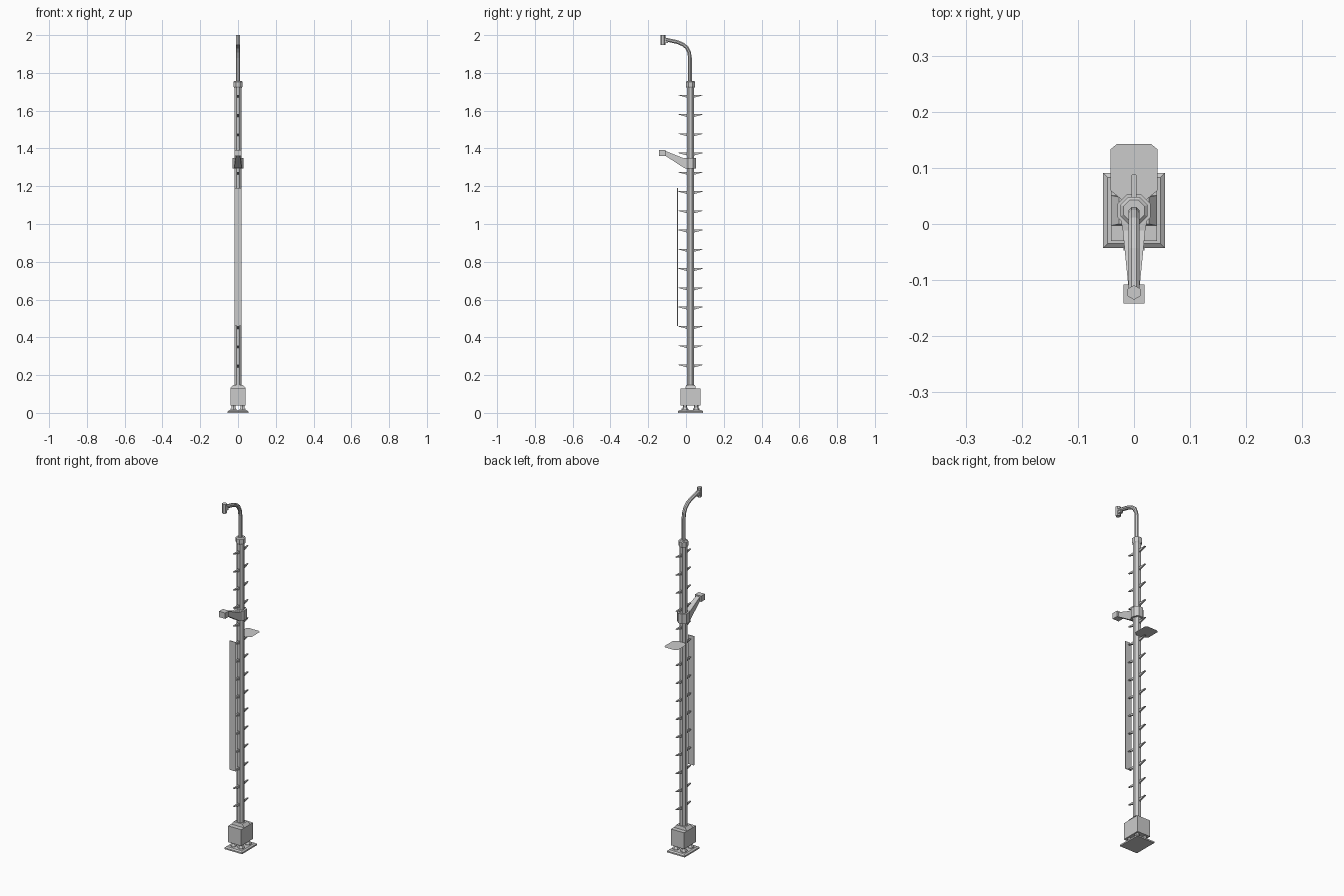
import bpy, bmesh, math
from mathutils import Vector

if "Cube" in bpy.data.objects:
    bpy.data.objects.remove(bpy.data.objects["Cube"])

CY = 0.024  # pole axis in y


def mesh(name, verts, faces):
    me = bpy.data.meshes.new(name)
    bm = bmesh.new()
    vs = [bm.verts.new(v) for v in verts]
    for f in faces:
        bm.faces.new([vs[i] for i in f])
    bmesh.ops.recalc_face_normals(bm, faces=bm.faces)
    bm.to_mesh(me)
    bm.free()
    ob = bpy.data.objects.new(name, me)
    bpy.context.collection.objects.link(ob)
    return ob


def loft(name, rings):
    """Closed skin through rings of equal point count."""
    n = len(rings[0])
    faces = [tuple(range(n)), tuple(range((len(rings) - 1) * n, len(rings) * n))]
    for r in range(len(rings) - 1):
        for i in range(n):
            j = (i + 1) % n
            faces.append((r * n + i, r * n + j, (r + 1) * n + j, (r + 1) * n + i))
    return mesh(name, [p for ring in rings for p in ring], faces)


def rect(x, y0, y1, z):
    return [(-x, y0, z), (x, y0, z), (x, y1, z), (-x, y1, z)]


def box(name, x, y0, y1, z0, z1):
    return loft(name, [rect(x, y0, y1, z0), rect(x, y0, y1, z1)])


def section(y, x, z0, z1):
    return [(-x, y, z0), (x, y, z0), (x, y, z1), (-x, y, z1)]


def turned(name, profile, sides, cx=0, cy=CY):
    """Stack of polygon rings from (radius, z) pairs."""
    return loft(name, [[(cx + r * math.cos(math.tau * (i + .5) / sides),
                         cy + r * math.sin(math.tau * (i + .5) / sides), z)
                        for i in range(sides)] for r, z in profile])


# base plate, bolts and base box
loft("base_plate", [rect(.055, -.043, .091, 0), rect(.055, -.043, .091, .008),
                    rect(.047, -.035, .083, .014)])
for sx in (-1, 1):
    for sy in (-1, 1):
        turned("base_foot", [(.018, .012), (.018, .02), (.011, .03), (.011, .042)],
               6, sx * .024, CY + sy * .03)
box("base_box", .041, -.03, .076, .038, .13)
loft("base_collar", [rect(.041, CY - .027, CY + .027, .13),
                     rect(.027, CY - .024, CY + .024, .147)])

# main pole with cap
turned("pole", [(.021, .13), (.021, 1.725)], 8)
turned("pole_cap", [(.022, 1.72), (.026, 1.728), (.026, 1.752), (.02, 1.757)], 8)

# climbing pegs on front and back
for k in range(15):
    z = .253 + k * .102
    for s, side in ((-1, "front"), (1, "back")):
        loft(f"peg_{side}_{k}", [section(CY + s * .015, .005, z - .013, z + .003),
                                 section(CY + s * .064, .004, z, z + .003)])

# long front panel
box("front_panel", .019, -.047, -.043, .46, 1.19)

# flat sign plate at the back
half = [(.018, .04), (.042, .06), (.042, .133), (.03, .143)]
outline = half + [(-x, y) for x, y in reversed(half)]
mesh("sign_plate", [(x, y, 1.186) for x, y in outline], [range(8)])

# clamp with side arm and its head
turned("clamp", [(.032, 1.295), (.032, 1.35)], 8)
loft("side_arm", [section(.01, .024, 1.295, 1.35), section(-.012, .02, 1.298, 1.348),
                  section(-.112, .01, 1.363, 1.388)])
box("side_arm_head", .019, -.142, -.108, 1.36, 1.393)

# bent lamp pipe swept along a path
path = [Vector((0, y, z)) for y, z in
        ((CY - .003, 1.75), (CY - .003, 1.88), (.016, 1.91), (.004, 1.934),
         (-.015, 1.95), (-.045, 1.963), (-.115, 1.978))]
rings = []
for i, p in enumerate(path):
    t = (path[min(i + 1, len(path) - 1)] - path[max(i - 1, 0)]).normalized()
    side = Vector((1, 0, 0))
    up = t.cross(side)
    rings.append([p + .0105 * (side * math.cos(a) + up * math.sin(a))
                  for a in (math.tau * (j + .5) / 8 for j in range(8))])
loft("lamp_pipe", rings)

# lamp head
turned("lamp_head", [(.013, 1.947), (.013, 2.0)], 6, 0, -.122)
box("lamp_bracket", .008, -.113, -.096, 1.957, 1.972)
